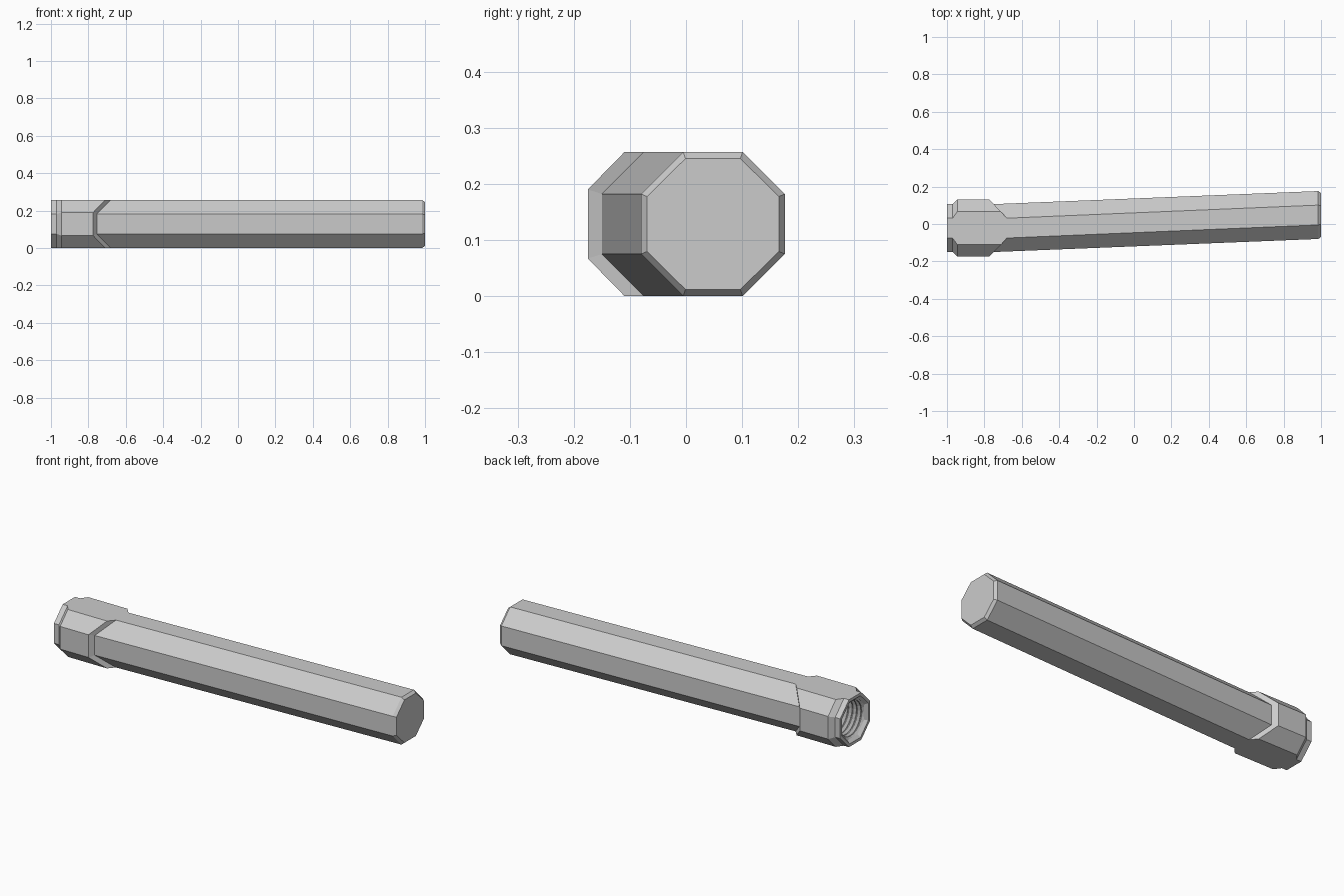
import bpy
import math

cube = bpy.data.objects.get("Cube")
if cube:
    bpy.data.objects.remove(cube, do_unlink=True)

grey = bpy.data.materials.new("plain_grey")
grey.use_nodes = True
grey.diffuse_color = (0.6, 0.6, 0.6, 1)
grey.node_tree.nodes["Principled BSDF"].inputs["Base Color"].default_value = (0.6, 0.6, 0.6, 1)

MID_Z = 0.1285   # height of the axis
HEAD_Y = -0.022  # sideways position of the head axis
TIP_Y = 0.048    # the shaft drifts to here at its tip

# Half width, half height, half flat across the top, half flat down the side
BODY = (0.128, 0.1285, 0.053, 0.0535)
COLLAR = (0.153, 0.1285, 0.0875, 0.0615)
CAP = (0.1175, 0.1165, 0.049, 0.049)


def octagon(size, x, y=HEAD_Y, x_top=None, scale=1.0):
    """Octagon across the x axis; its top and bottom corners may sit at x_top."""
    hw, hh, ft, fs = [s * scale for s in size]
    xt = x if x_top is None else x_top
    quarter = [(x, hw, fs), (xt, ft, hh)]
    half = quarter + [(px, -py, pz) for px, py, pz in reversed(quarter)]
    full = half + [(px, -py, -pz) for px, py, pz in half]
    return [(px, y + py, MID_Z + pz) for px, py, pz in full]


def circle(radius, x, sides=24):
    return [(x, HEAD_Y + radius * math.cos(math.tau * i / sides),
             MID_Z + radius * math.sin(math.tau * i / sides)) for i in range(sides)]


def loft(name, rings, cap_first=False, cap_last=False):
    """Skin a row of rings with quads."""
    n = len(rings[0])
    faces = [(r * n + i, r * n + (i + 1) % n, (r + 1) * n + (i + 1) % n, (r + 1) * n + i)
             for r in range(len(rings) - 1) for i in range(n)]
    if cap_first:
        faces.append(tuple(reversed(range(n))))
    if cap_last:
        faces.append(tuple(range((len(rings) - 1) * n, len(rings) * n)))
    mesh = bpy.data.meshes.new(name)
    mesh.from_pydata([v for ring in rings for v in ring], [], faces)
    mesh.materials.append(grey)
    obj = bpy.data.objects.new(name, mesh)
    bpy.context.collection.objects.link(obj)
    return obj


# Socket head: bevelled mouth, neck, wide collar and its angled lip
lip = octagon(BODY, -0.755, x_top=-0.68)
loft("socket_head", [
    octagon(BODY, -0.985, scale=0.77),
    octagon(BODY, -1.0, scale=0.88),
    octagon(BODY, -1.0),
    octagon(BODY, -0.97),
    octagon(COLLAR, -0.945),
    octagon(COLLAR, -0.775, x_top=-0.71),
    lip,
])

# Long shaft with a chamfered closed tip
loft("shaft", [lip, octagon(BODY, 0.985, TIP_Y), octagon(CAP, 1.0, TIP_Y)], cap_last=True)

# Threaded bore inside the head, from its floor out to the mouth
ROOT, CREST, PITCH, TURNS = 0.107, 0.094, 0.026, 8
bore = [circle(ROOT, -0.985 + TURNS * PITCH)]
for turn in reversed(range(TURNS)):
    start = -0.985 + turn * PITCH
    bore += [circle(CREST, start + PITCH * 0.6),
             circle(CREST, start + PITCH * 0.4),
             circle(ROOT, start)]
loft("threaded_bore", bore, cap_first=True)
